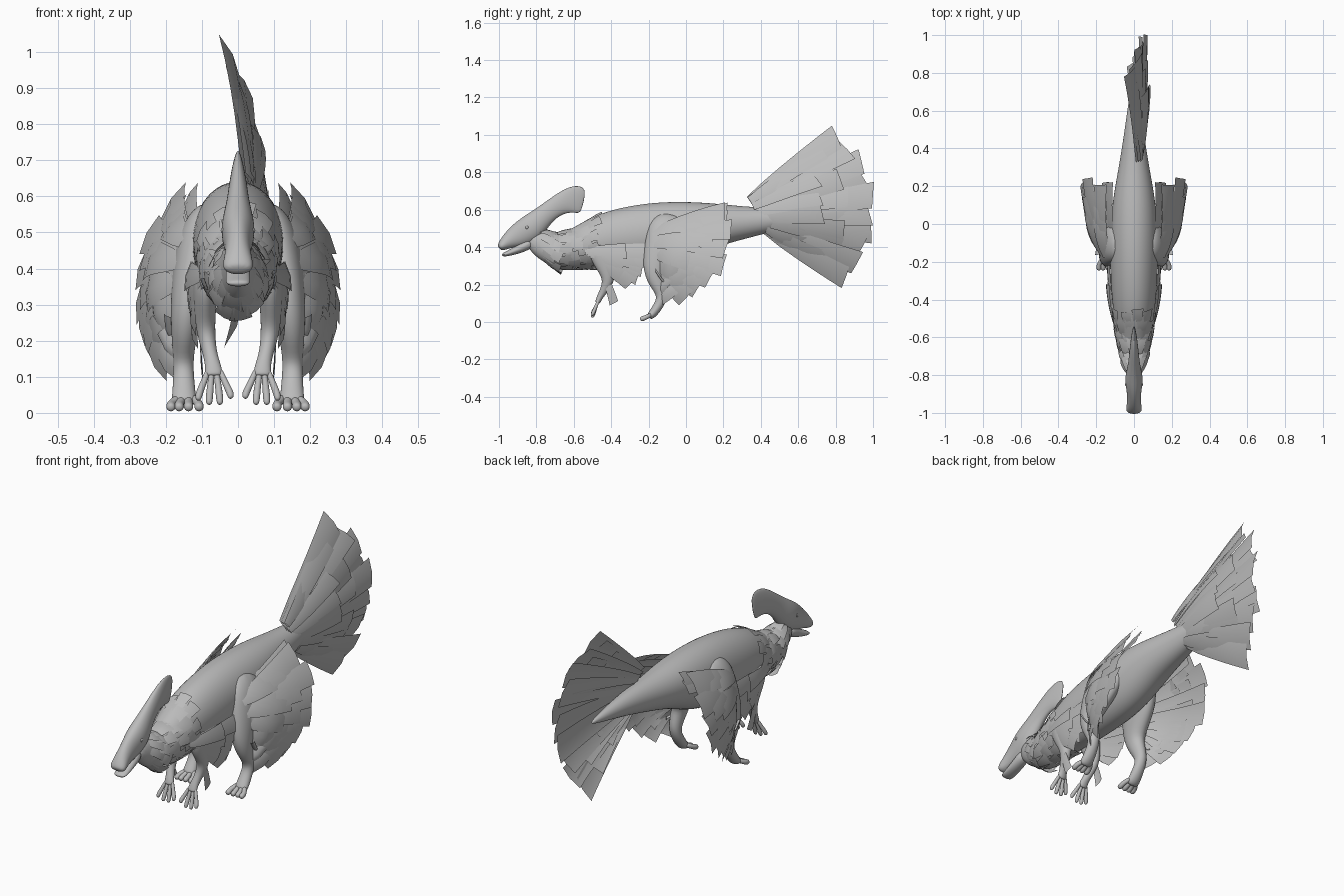
import bpy, bmesh, math, random
from mathutils import Vector

random.seed(4)
cube = bpy.data.objects.get("Cube")
if cube:
    bpy.data.objects.remove(cube)

grey = bpy.data.materials.new("plain grey")
grey.use_nodes = True
grey.diffuse_color = (0.5, 0.5, 0.5, 1)
bsdf = next(n for n in grey.node_tree.nodes if n.type == 'BSDF_PRINCIPLED')
bsdf.inputs["Base Color"].default_value = (0.5, 0.5, 0.5, 1)
bsdf.inputs["Roughness"].default_value = 0.8


def finish(name, bm, mirror=False, subsurf=0):
    """Turn a bmesh into a named, shaded object."""
    mesh = bpy.data.meshes.new(name)
    bm.to_mesh(mesh)
    bm.free()
    mesh.materials.append(grey)
    obj = bpy.data.objects.new(name, mesh)
    bpy.context.collection.objects.link(obj)
    for poly in mesh.polygons:
        poly.use_smooth = True
    if mirror:
        obj.modifiers.new("Mirror", 'MIRROR').use_mirror_merge = False
    if subsurf:
        mod = obj.modifiers.new("Subdivision", 'SUBSURF')
        mod.levels = mod.render_levels = subsurf
    return obj


def loft(bm, rings, sides=12):
    """Skin oval rings given as (x, y, z, half width, half depth)."""
    pts = [Vector(r[:3]) for r in rings]
    loops = []
    for i, r in enumerate(rings):
        along = (pts[min(i + 1, len(pts) - 1)] - pts[max(i - 1, 0)]).normalized()
        side = Vector((1, 0, 0))
        side = (side - along * side.dot(along)).normalized()
        up = side.cross(along)
        loop = []
        for k in range(sides):
            a = math.tau * k / sides
            loop.append(bm.verts.new(pts[i] + side * math.cos(a) * r[3] + up * math.sin(a) * r[4]))
        loops.append(loop)
    for a, b in zip(loops, loops[1:]):
        for k in range(sides):
            j = (k + 1) % sides
            bm.faces.new((a[k], a[j], b[j], b[k]))
    bm.faces.new(loops[0])
    bm.faces.new(loops[-1])
    bmesh.ops.recalc_face_normals(bm, faces=bm.faces)


def feather(bm, base, tip, width, out, bend=0.0):
    """Add a cambered blade that widens to a blunt, slanted end."""
    base, tip = Vector(base), Vector(tip)
    out = Vector(out).normalized()
    along = tip - base
    side = along.cross(out).normalized()
    slant = random.uniform(-0.04, 0.04)
    rows = []
    for i in range(6):
        t = i / 5
        half = width * 0.5 * (0.4 + 0.6 * t ** 0.7)
        mid = base + along * t + out * bend * 4 * t * (1 - t)
        rows.append([bm.verts.new(mid + side * half * s - out * half * 0.15 * abs(s)
                                  + along * slant * s * t) for s in (-1, 0, 1)])
    for a, b in zip(rows, rows[1:]):
        for k in (0, 1):
            bm.faces.new((a[k], a[k + 1], b[k + 1], b[k]))


# Body, neck and tail in one skin
trunk = [(-.84, .45, .03, .04), (-.78, .42, .045, .075), (-.7, .38, .07, .095),
         (-.6, .39, .092, .105), (-.5, .42, .106, .135), (-.38, .445, .122, .16),
         (-.2, .465, .13, .175), (-.02, .485, .13, .165), (.15, .52, .112, .12),
         (.3, .53, .082, .09), (.5, .55, .05, .058), (.68, .555, .025, .028),
         (.78, .555, .006, .006)]
bm = bmesh.new()
loft(bm, [(0, *r) for r in trunk], 16)
finish("body_neck_and_tail", bm, subsurf=2)

# Head with the swept-back crest
bm = bmesh.new()
loft(bm, [(0, *r) for r in [
    (-1.0, .395, .03, .015), (-.985, .405, .047, .028), (-.95, .435, .037, .045),
    (-.89, .465, .038, .07), (-.82, .505, .053, .08), (-.76, .57, .034, .055),
    (-.68, .63, .026, .055), (-.61, .655, .018, .075), (-.565, .655, .01, .078),
    (-.545, .65, .004, .05)]])
finish("head_and_crest", bm, subsurf=2)

bm = bmesh.new()
loft(bm, [(0, *r) for r in [(-.985, .358, .03, .008), (-.96, .362, .036, .014),
                            (-.89, .39, .035, .025), (-.82, .43, .035, .035)]])
finish("lower_jaw", bm, subsurf=2)

bm = bmesh.new()
bmesh.ops.create_uvsphere(bm, u_segments=12, v_segments=8, radius=.01)
bmesh.ops.translate(bm, verts=bm.verts, vec=(.038, -.85, .505))
finish("eyes", bm, mirror=True)

# Hind legs with splayed toes
bm = bmesh.new()
loft(bm, [(.065, -.06, .57, .04, .08), (.1, -.08, .5, .066, .13),
          (.124, -.115, .4, .062, .115), (.142, -.175, .28, .047, .066),
          (.15, -.155, .21, .036, .048), (.152, -.12, .14, .028, .032),
          (.15, -.15, .08, .031, .027), (.15, -.185, .035, .036, .024),
          (.15, -.2, .025, .03, .015)])
for x in (.108, .137, .163, .186):
    loft(bm, [(.14 + (x - .14) * .4, -.175, .045, .014, .014),
              (x, -.21, .026, .012, .012), (x, -.232, .017, .016, .016),
              (x, -.246, .013, .01, .01)], 8)
finish("hind_legs", bm, mirror=True, subsurf=2)

# Front legs with long fingers
bm = bmesh.new()
loft(bm, [(.085, -.46, .42, .03, .05), (.09, -.45, .36, .038, .075),
          (.092, -.42, .27, .03, .045), (.088, -.415, .215, .026, .032),
          (.078, -.44, .165, .02, .022), (.07, -.46, .135, .022, .017),
          (.067, -.47, .11, .026, .015), (.067, -.475, .1, .022, .012)])
for x, z in ((.02, .045), (.05, .028), (.08, .028), (.11, .04)):
    loft(bm, [(.067 + (x - .067) * .3, -.465, .125, .009, .009),
              (.067 + (x - .067) * .7, -.482, .08, .0095, .0095),
              (x, -.497, z + .008, .012, .012), (x, -.503, z - .006, .007, .007)], 8)
finish("front_legs", bm, mirror=True, subsurf=2)

# Tail fan: a shell bulging to one side, long blades then shorter layers
bm = bmesh.new()
for layer, (count, reach) in enumerate(((10, .6), (8, .48), (6, .34))):
    for i in range(count):
        u = i / (count - 1)
        ang = math.radians(42 - 80 * u)
        r = (reach + .025 * math.sin(math.pi * u)) * random.uniform(.94, 1.01)
        x = -.005 + .07 * math.sin(math.pi * u) + random.uniform(-.012, .012)
        base = (.025 + .01 * layer, .34 + .09 * u, .65 - .16 * u)
        tip = (x + .008 * layer, .38 + r * math.cos(ang), .61 + r * math.sin(ang))
        feather(bm, base, tip, .14 - .02 * layer,
                (1, 0, .6 - 1.2 * u + random.uniform(-.2, .2)), .01)
finish("tail_fan", bm)

# Hind leg feathers, a long row under two covert rows
bm = bmesh.new()
for layer, (count, reach) in enumerate(((8, 1), (6, .82), (5, .62))):
    for i in range(count):
        u = i / (count - 1)
        ang = math.radians(22 - 92 * u)
        r = (.455 - .11 * u) * reach * random.uniform(.96, 1.03)
        flare = .115 * math.sin(math.pi * (.05 + .85 * u ** .7))
        base = (.145 + .025 * math.sin(math.pi * u) + .004 * layer, -.18 + .04 * u, .48 - .24 * u)
        tip = (.168 + flare * (.3 + .7 * reach) + .003 * layer,
               -.2 + r * math.cos(ang), .43 + r * math.sin(ang))
        feather(bm, base, tip, .12, (1, -.25, .7 - 1.2 * u), .018)
for x, z in ((.135, .61), (.155, .57)):
    feather(bm, (x - .02, -.08, z - .1), (x, .22, z), .07, (1, -.1, .7), .01)
finish("hind_leg_feathers", bm, mirror=True)

# Front leg feathers
bm = bmesh.new()
for layer, (count, reach) in enumerate(((5, .3), (4, .22))):
    for i in range(count):
        u = i / (count - 1)
        ang = math.radians(0 - 38 * u)
        r = reach * random.uniform(.88, 1.02)
        base = (.1 + .005 * layer, -.54 + .05 * u, .38 - .03 * u)
        tip = (.142 - .015 * u + .004 * layer, -.52 + r * math.cos(ang), .38 + r * math.sin(ang))
        feather(bm, base, tip, .085, (1, -.1, .2 - .4 * u), .008)
feather(bm, (.1, -.44, .28), (.1, -.385, .1), .05, (1, 0, 0), .005)
finish("front_leg_feathers", bm, mirror=True)

# Ruff of overlapping plates around the neck
bm = bmesh.new()
for a, b in zip(trunk[1:4], trunk[2:5]):
    for half in (0, .5):
        y, z, rx, rz = (p + (q - p) * half for p, q in zip(a, b))
        for k in range(11):
            ang = math.tau * (k + half + random.uniform(-.15, .15)) / 11
            out = Vector((math.cos(ang), 0, math.sin(ang)))
            base = Vector((out.x * rx, y, z + out.z * rz))
            grow = Vector((out.x * (b[2] - a[2]), b[0] - a[0], b[1] - a[1] + out.z * (b[3] - a[3])))
            tip = base + grow * random.uniform(.8, 1.0) + out * .006
            feather(bm, base, tip, .065, out, .005)
finish("neck_feathers", bm)
